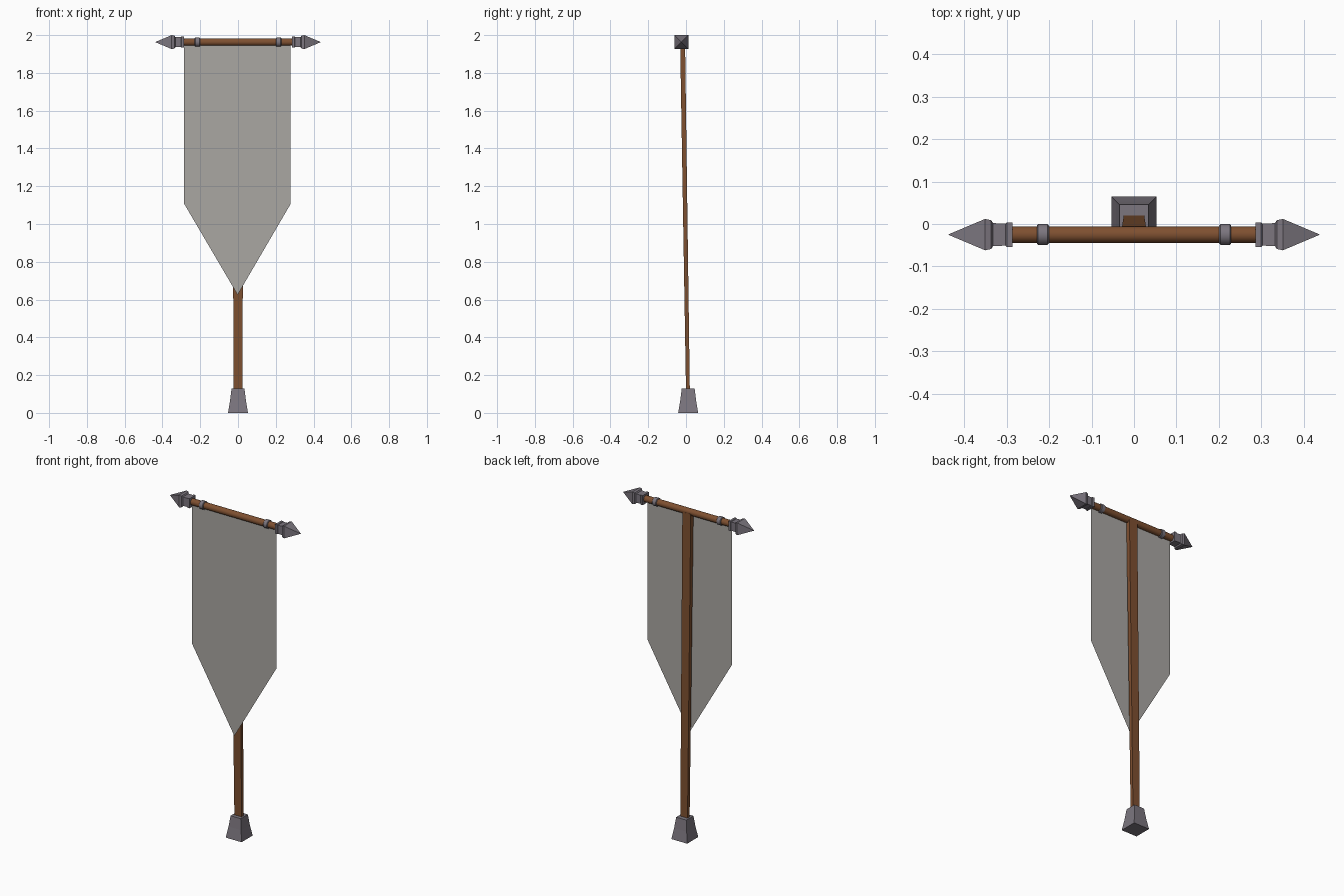
import bpy, bmesh, math
from mathutils import Vector

if "Cube" in bpy.data.objects:
    bpy.data.objects.remove(bpy.data.objects["Cube"])


def mat(name, rgb):
    m = bpy.data.materials.new(name)
    m.diffuse_color = (*rgb, 1)
    m.use_nodes = True
    m.node_tree.nodes["Principled BSDF"].inputs["Base Color"].default_value = m.diffuse_color
    return m


METAL = mat("grey_metal", (0.20, 0.18, 0.21))
WOOD = mat("brown_wood", (0.21, 0.08, 0.03))
CLOTH = mat("pale_cloth", (0.40, 0.385, 0.365))

BAR_Y, BAR_Z = -0.025, 1.963


def finish(bm, name, material, smooth=False):
    bmesh.ops.recalc_face_normals(bm, faces=bm.faces)
    me = bpy.data.meshes.new(name)
    bm.to_mesh(me)
    bm.free()
    me.materials.append(material)
    ob = bpy.data.objects.new(name, me)
    bpy.context.collection.objects.link(ob)
    if smooth:
        bpy.context.view_layer.objects.active = ob
        ob.select_set(True)
        bpy.ops.object.shade_smooth_by_angle(angle=math.radians(35))
        ob.select_set(False)
    return ob


def loft(bm, rings):
    """Skin a list of closed point rings and cap both ends."""
    loops = [[bm.verts.new(p) for p in r] for r in rings]
    n = len(loops[0])
    for a, b in zip(loops, loops[1:]):
        for i in range(n):
            bm.faces.new((a[i], a[(i + 1) % n], b[(i + 1) % n], b[i]))
    bm.faces.new(loops[0])
    bm.faces.new(loops[-1])


def rect(cy, z, hx, hy):
    return [Vector((sx * hx, cy + sy * hy, z))
            for sx, sy in ((-1, -1), (1, -1), (1, 1), (-1, 1))]


def bar_ring(x, r, n):
    """Ring around the crossbar axis; for n = 4, r is the half width."""
    if n == 4:
        r *= math.sqrt(2)
    return [Vector((x, BAR_Y + r * math.cos(t), BAR_Z + r * math.sin(t)))
            for t in (2 * math.pi * (i + 0.5) / n for i in range(n))]


# flared square foot
bm = bmesh.new()
loft(bm, [rect(0.0115, z, h, h) for z, h in
          ((0, 0.053), (0.065, 0.042), (0.13, 0.034))])
finish(bm, "foot", METAL)

# leaning pole, slightly wider towards the top
bm = bmesh.new()
loft(bm, [rect(0.011, 0.06, 0.024, 0.010), rect(-0.018, 1.96, 0.028, 0.013)])
finish(bm, "pole", WOOD)

# round crossbar
bm = bmesh.new()
loft(bm, [bar_ring(x, 0.02, 12) for x in (-0.295, 0.295)])
finish(bm, "crossbar", WOOD, True)

# metal bands and square spear finials at both ends
BAND = ((0.201, 0.022), (0.204, 0.0255), (0.226, 0.0255), (0.229, 0.022))
SPIKE = ((0.287, 0.029), (0.300, 0.029), (0.303, 0.026), (0.332, 0.027),
         (0.337, 0.034), (0.351, 0.037), (0.4375, 0.0005))
for side, s in (("left", -1), ("right", 1)):
    bm = bmesh.new()
    loft(bm, [bar_ring(s * x, r, 12) for x, r in BAND])
    finish(bm, side + "_band", METAL, True)
    bm = bmesh.new()
    loft(bm, [bar_ring(s * x, r, 4) for x, r in SPIKE])
    finish(bm, side + "_finial", METAL)

# hanging pointed cloth
bm = bmesh.new()
bm.faces.new([bm.verts.new((x, -0.032, z)) for x, z in
              ((-0.285, 1.96), (-0.285, 1.107), (-0.002, 0.625),
               (0.279, 1.107), (0.279, 1.96))])
bm.normal_update()
finish(bm, "banner_cloth", CLOTH)
